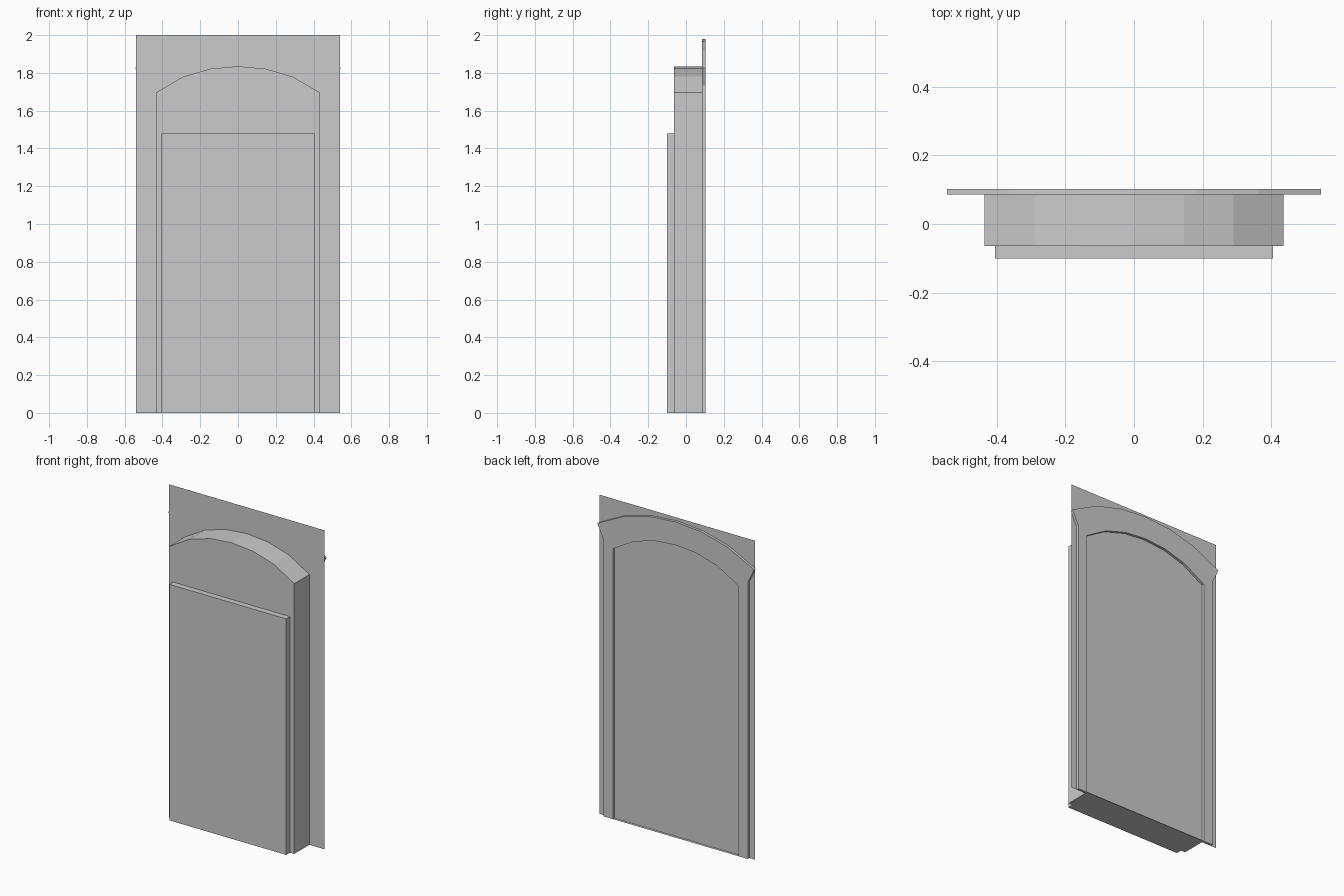
import bpy

if "Cube" in bpy.data.objects:
    bpy.data.objects.remove(bpy.data.objects["Cube"])

FRONT, STEP, WALL, BACK = -0.101, -0.064, 0.086, 0.102


def mirrored(half):
    """Right-hand points (from bottom to crown) -> full outline, right to left."""
    return half + [(-x, z) for x, z in reversed(half) if x > 0]


def make_object(name, verts, faces):
    mesh = bpy.data.meshes.new(name)
    mesh.from_pydata(verts, [], faces)
    mesh.update()
    obj = bpy.data.objects.new(name, mesh)
    bpy.context.collection.objects.link(obj)
    return obj


def extrusion(name, outline, y0, y1):
    """Profile pushed from y0 to y1; the y1 end stays open where it meets its neighbour."""
    n = len(outline)
    verts = [(x, y, z) for y in (y0, y1) for x, z in outline]
    faces = [tuple(reversed(range(n)))]
    faces += [(i, (i + 1) % n, n + (i + 1) % n, n + i) for i in range(n)]
    return make_object(name, verts, faces)


arch = mirrored([(0.435, 0), (0.435, 1.695), (0.29, 1.78),
                 (0.145, 1.822), (0, 1.835)])
trim = mirrored([(0.5, 0), (0.5, 1.733), (0.544, 1.826), (0.363, 1.917),
                 (0.182, 1.965), (0, 1.98)])

# Front panel and arched body
panel = mirrored([(0.405, 0), (0.405, 1.48)])
extrusion("front_panel", panel, FRONT, STEP)
extrusion("arched_body", arch, STEP, WALL)

# Thin wall sheet behind the body
make_object("wall_sheet", [(-0.54, WALL, 0), (0.54, WALL, 0),
                           (0.54, WALL, 2), (-0.54, WALL, 2)], [(0, 1, 2, 3)])

# Raised arched trim on the back; the inner spring point is doubled to match the outer kink
inner = [arch[0], arch[1]] + arch[1:-1] + [arch[-2], arch[-1]]
n = len(trim)
verts = [(x, y, z) for ring in (trim, inner) for y in (WALL, BACK) for x, z in ring]
ow, ob, iw, ib = 0, n, 2 * n, 3 * n
faces = []
for i in range(n - 1):
    j = i + 1
    faces.append((ow + i, ow + j, ob + j, ob + i))
    if inner[i] == inner[j]:
        faces.append((ob + i, ob + j, ib + i))
    else:
        faces.append((ob + i, ob + j, ib + j, ib + i))
        faces.append((ib + i, ib + j, iw + j, iw + i))
# Feet of the trim and the sill between them
faces += [(ow, ob, ib, iw), (ow + n - 1, iw + n - 1, ib + n - 1, ob + n - 1),
          (iw, ib, ib + n - 1, iw + n - 1)]
make_object("back_trim", verts, faces)
